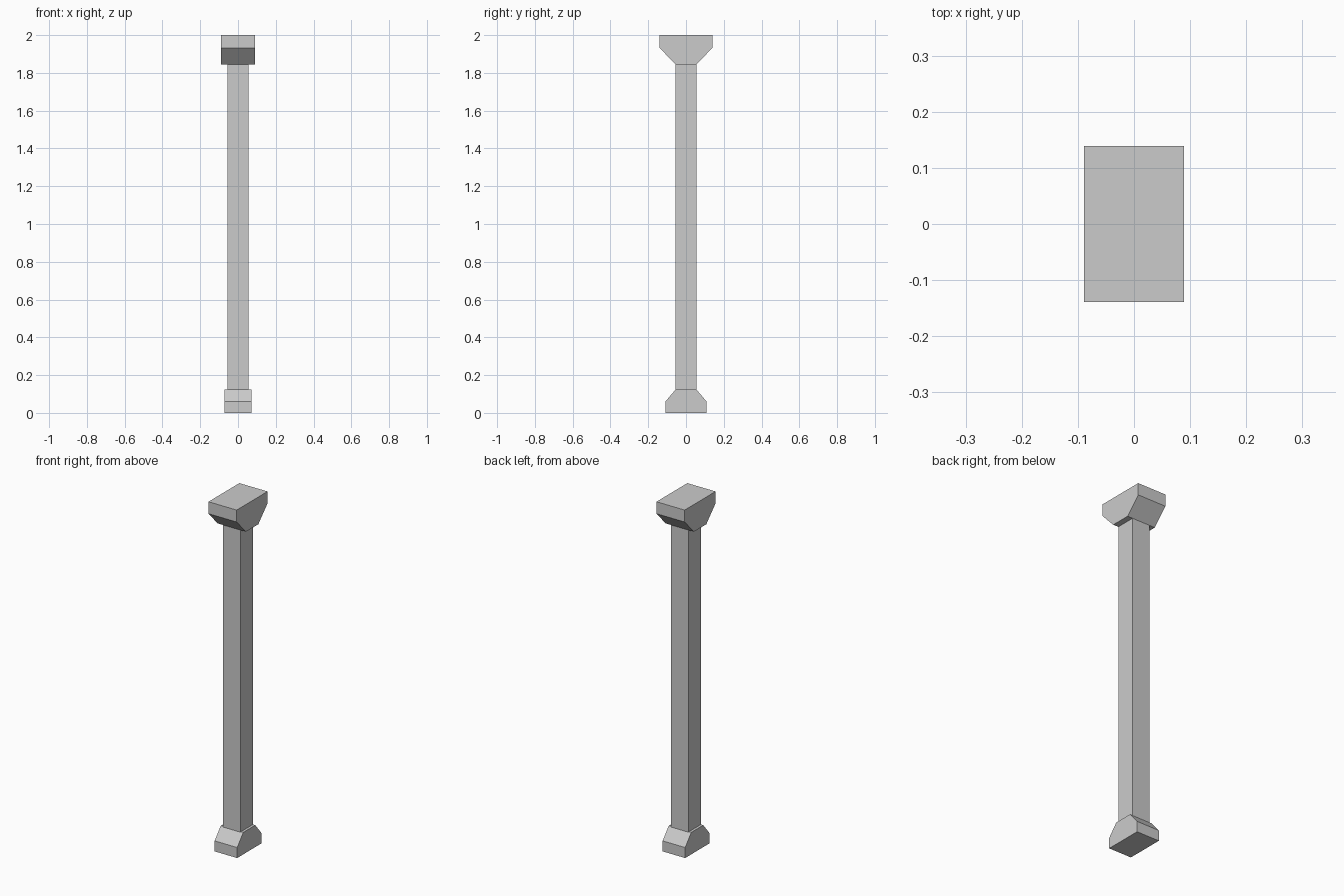
import bpy

if "Cube" in bpy.data.objects:
    bpy.data.objects.remove(bpy.data.objects["Cube"])


def extrude_profile(name, profile, half_width):
    """Extrude a closed (y, z) outline symmetrically along x."""
    n = len(profile)
    verts = [(x, y, z) for x in (-half_width, half_width) for y, z in profile]
    faces = [tuple(range(n))[::-1], tuple(range(n, 2 * n))]
    faces += [(i, (i + 1) % n, n + (i + 1) % n, n + i) for i in range(n)]
    mesh = bpy.data.meshes.new(name)
    mesh.from_pydata(verts, [], faces)
    obj = bpy.data.objects.new(name, mesh)
    bpy.context.collection.objects.link(obj)
    return obj


def mirrored(half):
    """Complete a right-hand outline, listed bottom to top, across y = 0."""
    return half + [(-y, z) for y, z in reversed(half)]


SHAFT = 0.056

# Foot with sloped front and back shoulders
extrude_profile("base", mirrored([(0.109, 0), (0.109, 0.06), (0.054, 0.125)]), 0.071)

# Square post, tucked slightly into the foot
extrude_profile("shaft", mirrored([(SHAFT, 0.118), (SHAFT, 1.845)]), SHAFT)

# Flared bracket head
extrude_profile("capital", mirrored([(SHAFT, 1.845), (0.139, 1.932), (0.139, 2.0)]), 0.089)
